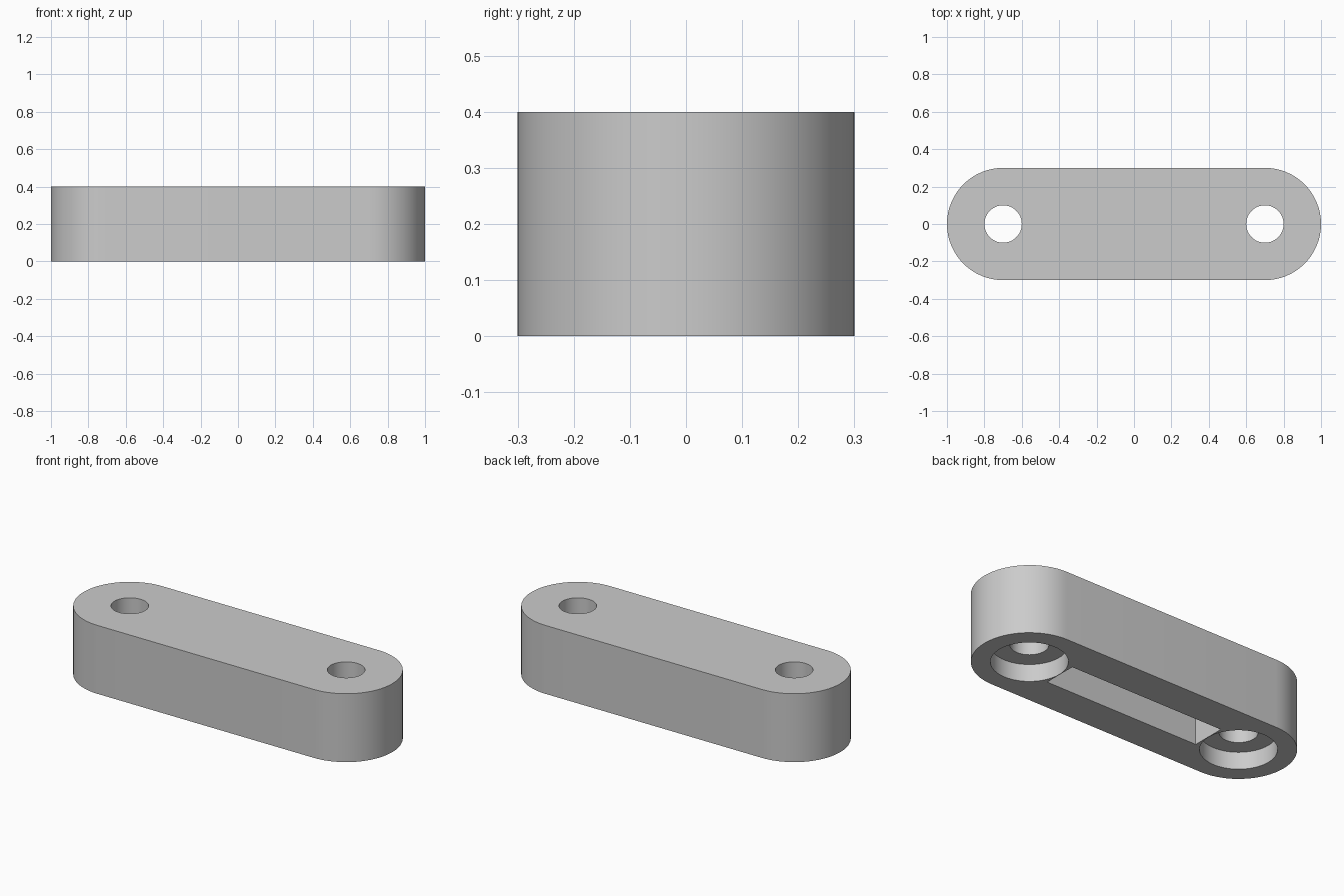
import bpy, bmesh, math

cube = bpy.data.objects.get("Cube")
if cube:
    bpy.data.objects.remove(cube, do_unlink=True)

HALF_SPAN, END_RADIUS, HEIGHT = 0.7, 0.3, 0.4
HOLE_RADIUS, BORE_RADIUS, BORE_DEPTH = 0.1, 0.2, 0.1
POCKET_HALF_LENGTH, POCKET_HALF_WIDTH, POCKET_DEPTH = 0.497, 0.1, 0.2
ARC_STEPS = 32

grey = bpy.data.materials.new("plain_grey")
grey.use_nodes = True
grey.diffuse_color = (0.6, 0.6, 0.6, 1)
grey.node_tree.nodes["Principled BSDF"].inputs["Base Color"].default_value = grey.diffuse_color


def arc(cx, radius, start, sweep, steps):
    return [(cx + radius * math.cos(start + sweep * i / steps),
             radius * math.sin(start + sweep * i / steps)) for i in range(steps + 1)]


def circle(cx, radius):
    return arc(cx, radius, 0, 2 * math.pi, 2 * ARC_STEPS)[:-1]


def prism(name, outline, bottom, top):
    """Extrude a flat outline between two heights."""
    bm = bmesh.new()
    face = bm.faces.new([bm.verts.new((x, y, bottom)) for x, y in outline])
    grown = bmesh.ops.extrude_face_region(bm, geom=[face])
    verts = [v for v in grown["geom"] if isinstance(v, bmesh.types.BMVert)]
    bmesh.ops.translate(bm, verts=verts, vec=(0, 0, top - bottom))
    bmesh.ops.recalc_face_normals(bm, faces=bm.faces)
    mesh = bpy.data.meshes.new(name)
    bm.to_mesh(mesh)
    bm.free()
    mesh.materials.append(grey)
    obj = bpy.data.objects.new(name, mesh)
    bpy.context.collection.objects.link(obj)
    return obj


# Round-ended bar
outline = (arc(HALF_SPAN, END_RADIUS, -math.pi / 2, math.pi, ARC_STEPS)
           + arc(-HALF_SPAN, END_RADIUS, math.pi / 2, math.pi, ARC_STEPS))
bar = prism("link_bar", outline, 0, HEIGHT)

# Through holes and the wider recesses underneath
cutters = []
for side, x in (("left", HALF_SPAN), ("right", -HALF_SPAN)):
    cutters.append(prism(side + "_recess_cutter", circle(x, BORE_RADIUS), -0.1, BORE_DEPTH))
    cutters.append(prism(side + "_hole_cutter", circle(x, HOLE_RADIUS), -0.2, HEIGHT + 0.1))

# Rectangular pocket underneath
px, py = POCKET_HALF_LENGTH, POCKET_HALF_WIDTH
cutters.append(prism("pocket_cutter", [(-px, -py), (px, -py), (px, py), (-px, py)],
                     -0.1, POCKET_DEPTH))

bpy.ops.object.select_all(action='DESELECT')
bpy.context.view_layer.objects.active = bar
bar.select_set(True)
for cutter in cutters:
    cutter.hide_render = True
    cut = bar.modifiers.new(cutter.name, 'BOOLEAN')
    cut.operation = 'DIFFERENCE'
    cut.solver = 'EXACT'
    cut.object = cutter
    bpy.ops.object.modifier_apply(modifier=cut.name)
    bpy.data.objects.remove(cutter, do_unlink=True)

bpy.ops.object.shade_smooth_by_angle(angle=math.radians(30))
